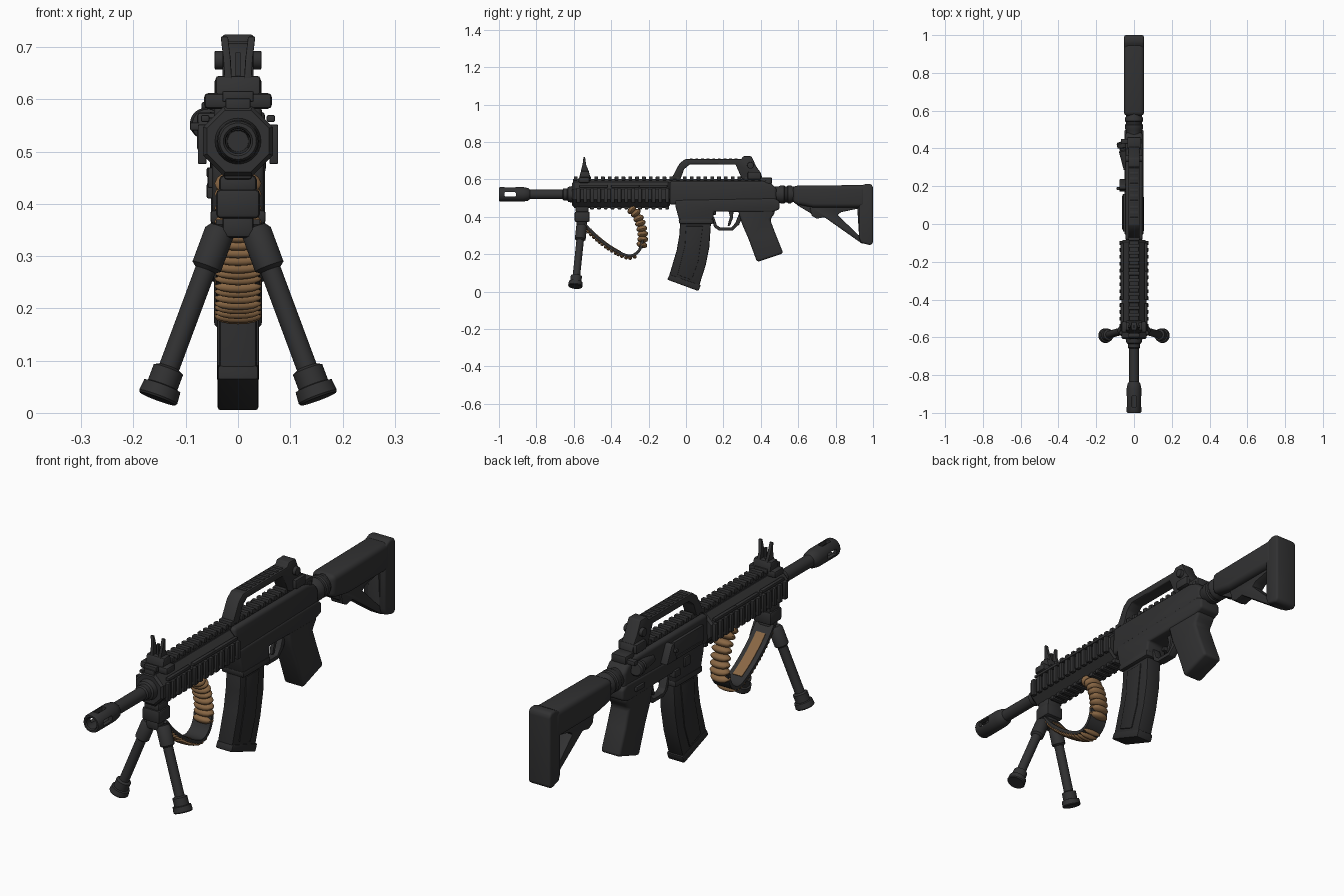
import bpy, bmesh, math
from mathutils import Vector, Matrix


def material(name, rgb):
    m = bpy.data.materials.new(name)
    m.diffuse_color = (*rgb, 1)
    return m


BLACK = material("gunmetal black", (0.031, 0.031, 0.032))
DARK = material("magazine black", (0.025, 0.025, 0.026))
BRASS = material("brass brown", (0.25, 0.135, 0.058))
AXIS_Z = 0.52  # height of the bore


def finish(name, bm, mat=BLACK, bevel=0, segs=2):
    bmesh.ops.recalc_face_normals(bm, faces=bm.faces)
    if bevel:
        edges = [e for e in bm.edges if e.calc_face_angle(0) > 0.5]
        bmesh.ops.bevel(bm, geom=edges, offset=bevel, segments=segs, profile=0.5,
                        affect='EDGES', clamp_overlap=True)
    me = bpy.data.meshes.new(name)
    bm.to_mesh(me)
    bm.free()
    me.materials.append(mat)
    ob = bpy.data.objects.new(name, me)
    bpy.context.collection.objects.link(ob)
    return ob


def prism(name, pts, x0, x1, mat=BLACK, bevel=0.006, segs=2):
    """Side outline of (y, z) points, extruded across x."""
    bm = bmesh.new()
    a = [bm.verts.new((x0, y, z)) for y, z in pts]
    b = [bm.verts.new((x1, y, z)) for y, z in pts]
    bm.faces.new(a)
    bm.faces.new(b[::-1])
    n = len(pts)
    for i in range(n):
        j = (i + 1) % n
        bm.faces.new((a[i], b[i], b[j], a[j]))
    return finish(name, bm, mat, bevel, segs)


def boxes(name, items, mat=BLACK, bevel=0.004):
    """Several boxes (x0, x1, y0, y1, z0, z1) in one object."""
    bm = bmesh.new()
    for x0, x1, y0, y1, z0, z1 in items:
        m = Matrix.Translation(((x0 + x1) / 2, (y0 + y1) / 2, (z0 + z1) / 2)) @ \
            Matrix.Diagonal((x1 - x0, y1 - y0, z1 - z0, 1))
        bmesh.ops.create_cube(bm, size=1, matrix=m)
    return finish(name, bm, mat, bevel)


def lathe(name, prof, mat=BLACK, n=28, phase=0, start=(0, 0, AXIS_Z), direction=(0, 1, 0), bevel=0):
    """Turned part: (distance, radius) points spun round an axis."""
    q = Vector((0, 0, 1)).rotation_difference(Vector(direction))
    bm = bmesh.new()
    rings = []
    for d, r in prof:
        rings.append([bm.verts.new(Vector(start) + q @ Vector((
            r * math.cos(phase + math.tau * i / n), r * math.sin(phase + math.tau * i / n), d)))
            for i in range(n)])
    for a, b in zip(rings, rings[1:]):
        for i in range(n):
            bm.faces.new((a[i], a[(i + 1) % n], b[(i + 1) % n], b[i]))
    bm.faces.new(rings[0][::-1])
    bm.faces.new(rings[-1])
    return finish(name, bm, mat, bevel)


# Muzzle brake with open bore and cut slots
brake = lathe("muzzle_brake", [(-0.86, 0.02), (-0.995, 0.024), (-1.0, 0.028), (-1.0, 0.035), (-0.993, 0.039),
                               (-0.872, 0.039), (-0.845, 0.034), (-0.835, 0.026)])
slots = boxes("slot_cutter", [(-0.1, 0.1, -0.97, -0.91, 0.508, 0.532),
                              (-0.012, 0.012, -0.97, -0.91, 0.53, 0.6)], bevel=0.005)
slots.hide_render = True
slots.hide_viewport = True
cut = brake.modifiers.new("slots", 'BOOLEAN')
cut.operation, cut.object = 'DIFFERENCE', slots

# Barrel and front collar
lathe("barrel", [(-0.845, 0.026), (-0.66, 0.026), (-0.655, 0.032), (-0.635, 0.032), (-0.63, 0.04),
                 (-0.6, 0.046), (-0.58, 0.046)])

# Octagonal handguard with toothed rails on four sides
lathe("handguard", [(-0.61, 0.064), (-0.6, 0.072), (-0.095, 0.072), (-0.085, 0.064)], n=8, phase=math.pi / 8)
teeth = []
for i in range(14):
    y = -0.585 + i * 0.0365
    for s in (-1, 1):
        teeth.append((s * 0.06, s * 0.077, y, y + 0.02, 0.476, 0.552))
    teeth.append((-0.03, 0.03, y, y + 0.02, 0.44, 0.46))
boxes("handguard_teeth", teeth, bevel=0.003)
boxes("handguard_side_strips", [(s * 0.055, s * 0.071, y, y + 0.15, 0.557, 0.57)
                                for s in (-1, 1) for y in (-0.57, -0.4, -0.25)], bevel=0.003)
boxes("lower_rail", [(-0.026, 0.026, -0.6, -0.09, 0.447, 0.47)])
boxes("top_rail", [(-0.024, 0.024, -0.605, 0.44, 0.575, 0.602)])
boxes("top_rail_teeth", [(-0.03, 0.03, -0.6 + i * 0.0365, -0.58 + i * 0.0365, 0.595, 0.616)
                         for i in range(28)], bevel=0.003)

# Front sight: clamp, tower, two flared ears and post
boxes("front_sight_clamp", [(-0.065, 0.065, -0.575, -0.515, 0.582, 0.612)], bevel=0.008)
prism("front_sight_tower", [(-0.572, 0.605), (-0.51, 0.605), (-0.52, 0.645), (-0.562, 0.645)], -0.043, 0.043)
for s in (-1, 1):
    ear = prism("front_sight_ear", [(-0.563, 0.64), (-0.518, 0.64), (-0.533, 0.675), (-0.54, 0.72), (-0.548, 0.72),
                                    (-0.553, 0.68)], s * 0.012, s * 0.026, bevel=0.002)
    for v in ear.data.vertices:
        v.co.x += s * max(0, v.co.z - 0.66) * 0.12
boxes("front_sight_post", [(-0.005, 0.005, -0.548, -0.538, 0.64, 0.69)], bevel=0)

# Upper and lower receiver, magazine well
prism("upper_receiver", [(-0.09, 0.465), (-0.085, 0.592), (0.41, 0.592), (0.46, 0.575), (0.485, 0.55), (0.485, 0.465)],
      -0.046, 0.046, bevel=0.014, segs=3)
prism("lower_receiver", [(-0.06, 0.49), (-0.055, 0.45), (-0.033, 0.37), (0.142, 0.37), (0.15, 0.428), (0.46, 0.425),
                         (0.5, 0.44), (0.5, 0.485), (0.47, 0.5)], -0.05, 0.05, bevel=0.01, segs=3)
prism("magazine_well_lip", [(-0.04, 0.388), (-0.036, 0.362), (0.146, 0.362), (0.146, 0.388)], -0.053, 0.053)

# Curved magazine and base plate
prism("magazine", [(-0.03, 0.39), (-0.036, 0.3), (-0.05, 0.22), (-0.09, 0.085), (0.07, 0.03), (0.105, 0.14),
                   (0.125, 0.24), (0.135, 0.39)], -0.036, 0.036, DARK, 0.007)
prism("magazine_base", [(-0.088, 0.092), (-0.1, 0.064), (0.066, 0.003), (0.079, 0.035)], -0.039, 0.039, DARK)
for s in (-1, 1):
    prism("magazine_rib", [(0.0, 0.35), (-0.005, 0.25), (-0.045, 0.09), (0.03, 0.062), (0.065, 0.16), (0.09, 0.35)],
          s * 0.034, s * 0.04, DARK, 0.002)

# Trigger guard, trigger and pistol grip
prism("trigger_guard", [(0.135, 0.4), (0.15, 0.345), (0.175, 0.327), (0.25, 0.327), (0.285, 0.36), (0.31, 0.42),
                        (0.285, 0.42), (0.265, 0.37), (0.245, 0.344), (0.18, 0.344), (0.165, 0.355), (0.15, 0.4)],
      -0.018, 0.018, bevel=0.003)
prism("trigger", [(0.225, 0.44), (0.235, 0.4), (0.222, 0.352), (0.235, 0.352), (0.25, 0.39), (0.255, 0.44)],
      -0.009, 0.009, bevel=0.003)
prism("pistol_grip", [(0.275, 0.445), (0.30, 0.36), (0.335, 0.28), (0.38, 0.158), (0.52, 0.205), (0.478, 0.31),
                      (0.45, 0.385), (0.475, 0.42), (0.475, 0.445)], -0.046, 0.046, bevel=0.016, segs=3)

# Carry handle with rear sight
prism("carry_handle", [(-0.08, 0.6), (-0.035, 0.685), (-0.005, 0.708), (0.295, 0.708), (0.305, 0.724), (0.35, 0.724),
                       (0.375, 0.67), (0.4, 0.635), (0.41, 0.6), (0.3, 0.6), (0.265, 0.68), (0.02, 0.68),
                       (-0.01, 0.655), (-0.03, 0.6)], -0.03, 0.03, bevel=0.005)
boxes("handle_ridges", [(-0.022, 0.022, 0.02 + i * 0.03, 0.036 + i * 0.03, 0.702, 0.711) for i in range(9)], bevel=0.002)
boxes("rear_sight_base", [(-0.045, 0.045, 0.33, 0.4, 0.6, 0.64), (-0.035, 0.035, 0.4, 0.46, 0.575, 0.61)], bevel=0.006)
lathe("rear_sight_knob", [(-0.045, 0.018), (0.045, 0.018)], n=16, start=(0, 0.345, 0.675), direction=(1, 0, 0), bevel=0.003)

# Left-side controls: port cover, deflector, forward assist, latches
boxes("ejection_port_cover", [(-0.058, -0.03, -0.04, 0.16, 0.495, 0.565), (-0.063, -0.03, -0.03, 0.15, 0.49, 0.502)])
prism("case_deflector", [(0.17, 0.5), (0.185, 0.575), (0.205, 0.575), (0.24, 0.5)], -0.078, -0.03)
boxes("side_latch", [(-0.092, -0.03, 0.18, 0.195, 0.54, 0.556), (-0.06, -0.03, 0.12, 0.16, 0.41, 0.44),
                     (-0.06, -0.03, 0.36, 0.42, 0.45, 0.47), (-0.058, -0.03, 0.05, 0.09, 0.43, 0.47)])
lathe("forward_assist", [(0, 0.02), (0.1, 0.026), (0.105, 0.02), (0.115, 0.02), (0.12, 0.03), (0.142, 0.03), (0.148, 0.024)],
      n=20, start=(-0.035, 0.29, 0.54), direction=(-0.2, 1, 0.1))
boxes("charging_handle", [(-0.07, 0.04, 0.425, 0.45, 0.575, 0.595)])

# Buffer tube nut, stock body, strut and butt pad
lathe("stock_nut", [(0.46, 0.04), (0.495, 0.042), (0.505, 0.048), (0.525, 0.048), (0.53, 0.043), (0.54, 0.043),
                    (0.545, 0.048), (0.56, 0.048), (0.57, 0.042), (0.6, 0.042)])
prism("stock_body", [(0.572, 0.47), (0.572, 0.566), (0.96, 0.57), (0.96, 0.45), (0.68, 0.45)],
      -0.054, 0.054, bevel=0.022, segs=4)
prism("stock_strut", [(0.66, 0.46), (0.672, 0.405), (0.70, 0.39), (0.74, 0.398), (0.94, 0.257), (0.965, 0.255),
                      (0.965, 0.47), (0.915, 0.46), (0.925, 0.3), (0.81, 0.41), (0.83, 0.425), (0.925, 0.445),
                      (0.925, 0.47)], -0.028, 0.028, bevel=0.004)
prism("stock_lever", [(0.59, 0.465), (0.69, 0.405), (0.71, 0.42), (0.66, 0.465)], -0.02, 0.02)
prism("butt_pad", [(0.925, 0.56), (0.962, 0.577), (0.99, 0.575), (1.0, 0.56), (1.0, 0.26), (0.985, 0.248),
                   (0.935, 0.262), (0.925, 0.29)], -0.052, 0.052, bevel=0.014, segs=3)

# Bipod: head, then hinge, leg and foot on each side
boxes("bipod_head", [(-0.042, 0.042, -0.595, -0.515, 0.372, 0.428), (-0.036, 0.036, -0.59, -0.52, 0.42, 0.455),
                     (-0.03, 0.03, -0.585, -0.53, 0.335, 0.38)], bevel=0.009)
for s in (-1, 1):
    hip, toe = Vector((s * 0.034, -0.558, 0.35)), Vector((s * 0.154, -0.592, 0.027))
    d = (toe - hip).normalized()
    L = (toe - hip).length
    lathe("bipod_leg", [(-0.005, 0.022), (0.005, 0.029), (0.075, 0.029), (0.082, 0.02), (L - 0.065, 0.02),
                        (L - 0.06, 0.03), (L - 0.028, 0.03), (L - 0.026, 0.037), (L - 0.004, 0.039), (L, 0.036)],
          start=hip, direction=d)

# Cartridge belt: smooth path sampled by length
ctrl = [(-0.32, 0.47), (-0.295, 0.445), (-0.262, 0.41), (-0.237, 0.34), (-0.232, 0.27), (-0.255, 0.212), (-0.31, 0.19),
        (-0.40, 0.232), (-0.49, 0.302), (-0.55, 0.37), (-0.58, 0.41)]
ctrl = [Vector(p) for p in ctrl]
path = []
for p0, p1, p2, p3 in zip(ctrl, ctrl[1:], ctrl[2:], ctrl[3:]):
    for k in range(20):
        t = k / 20
        path.append(0.5 * (2 * p1 + (p2 - p0) * t + (2 * p0 - 5 * p1 + 4 * p2 - p3) * t * t
                           + (3 * p1 - p0 - 3 * p2 + p3) * t ** 3))
dist = [0]
for a, b in zip(path, path[1:]):
    dist.append(dist[-1] + (b - a).length)


def at(s):
    """Point, tangent and outward normal at length s."""
    i = min(max(next((k for k, v in enumerate(dist) if v >= s), len(dist) - 1), 1), len(dist) - 2)
    t = (path[i + 1] - path[i - 1]).normalized()
    return path[i], t, Vector((-t.y, t.x))


def beads(name, lengths, rx, rn, rt, offset):
    bm = bmesh.new()
    for s in lengths:
        p, t, n = at(s)
        c = p + n * offset
        m = Matrix(((rx, 0, 0, 0), (0, n.x * rn, t.x * rt, c.x), (0, n.y * rn, t.y * rt, c.y), (0, 0, 0, 1)))
        bmesh.ops.create_uvsphere(bm, u_segments=16, v_segments=10, radius=1, matrix=m)
    finish(name, bm, BRASS)


def band(name, s0, s1, x, inner, outer, mat):
    sam = [at(s0 + (s1 - s0) * i / 24) for i in range(25)]
    prism(name, [tuple(p + n * outer) for p, t, n in sam] + [tuple(p + n * inner) for p, t, n in sam[::-1]],
          -x, x, mat, 0)


total = dist[-1]
beads("hanging_cartridges", [0.008 + 0.029 * i for i in range(8)], 0.045, 0.029, 0.018, 0)
band("belt_strap", 0.19, total, 0.042, -0.009, 0.006, BLACK)
beads("belt_cartridges", [0.285 + 0.02 * i for i in range(int((total - 0.29) / 0.02))], 0.045, 0.014, 0.011, 0.006)
band("belt_inner_patch", 0.36, total - 0.05, 0.022, -0.012, -0.006, BRASS)

# Smooth shading, keeping hard edges
bpy.ops.object.select_all(action='DESELECT')
for ob in bpy.context.scene.objects:
    if ob.type == 'MESH' and not ob.hide_render:
        ob.select_set(True)
        bpy.context.view_layer.objects.active = ob
bpy.ops.object.shade_smooth_by_angle(angle=math.radians(35))
